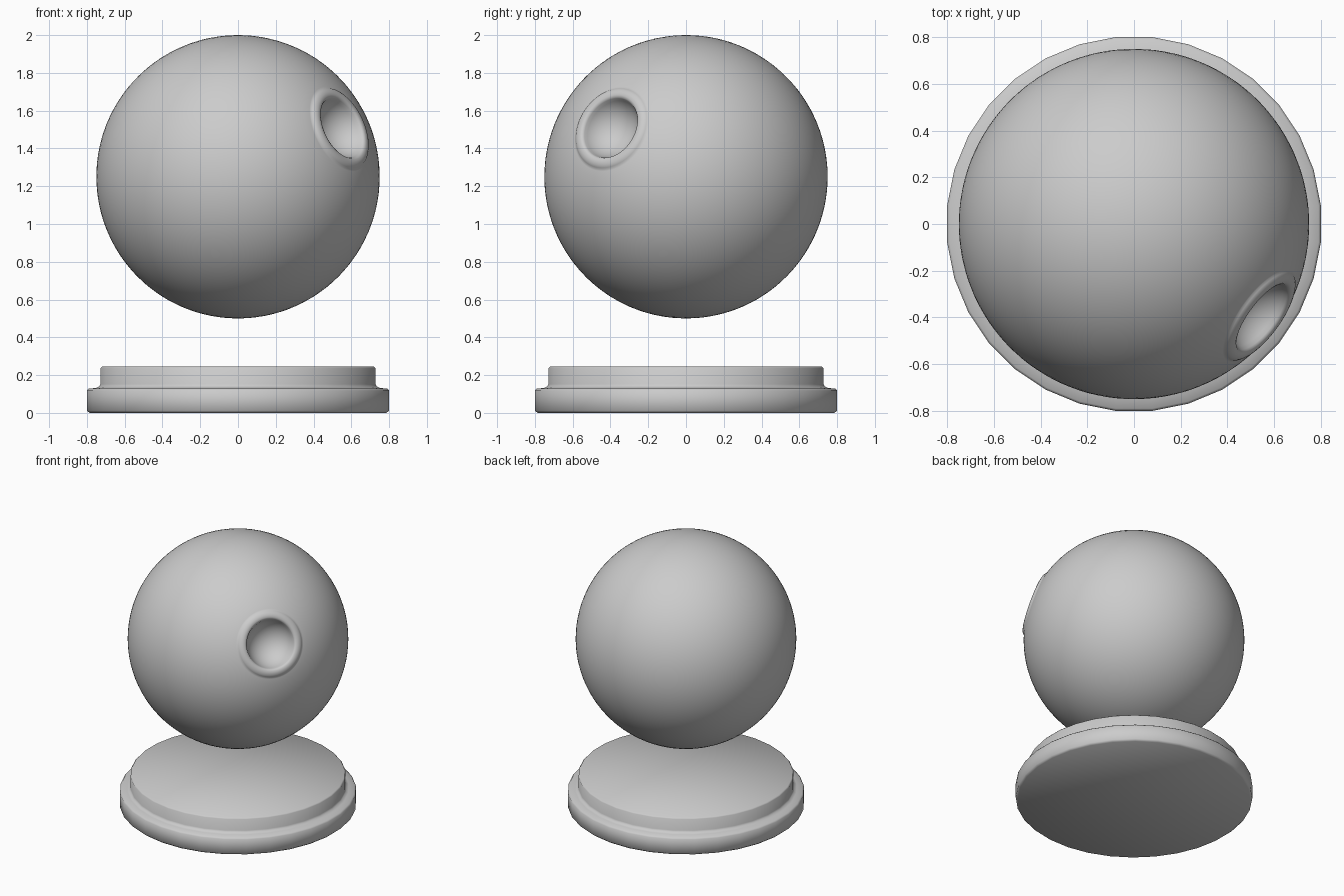
import bpy, bmesh, math
from mathutils import Vector

if "Cube" in bpy.data.objects:
    bpy.data.objects.remove(bpy.data.objects["Cube"])


def lathe(name, profile, sides, angle, phase=0.0):
    """Revolve an (r, z) profile around z; r = 0 ends become poles."""
    bm = bmesh.new()
    rings = []
    for r, z in profile:
        if r < 1e-6:
            rings.append([bm.verts.new((0, 0, z))])
        else:
            rings.append([bm.verts.new((r * math.cos(phase + math.tau * i / sides),
                                        r * math.sin(phase + math.tau * i / sides), z))
                          for i in range(sides)])
    for a, b in zip(rings, rings[1:]):
        for i in range(sides):
            j = (i + 1) % sides
            if len(a) == 1:
                bm.faces.new((a[0], b[j], b[i]))
            elif len(b) == 1:
                bm.faces.new((a[i], a[j], b[0]))
            else:
                bm.faces.new((a[i], a[j], b[j], b[i]))
    bmesh.ops.recalc_face_normals(bm, faces=bm.faces)
    mesh = bpy.data.meshes.new(name)
    bm.to_mesh(mesh)
    bm.free()
    ob = bpy.data.objects.new(name, mesh)
    bpy.context.collection.objects.link(ob)
    bpy.ops.object.select_all(action='DESELECT')
    ob.select_set(True)
    bpy.context.view_layer.objects.active = ob
    bpy.ops.object.shade_smooth_by_angle(angle=math.radians(angle))
    return ob


# Stepped round base
lathe("base", [(0, 0), (0.79, 0), (0.804, 0.012), (0.804, 0.118), (0.794, 0.128),
               (0.755, 0.132), (0.738, 0.14), (0.732, 0.152), (0.732, 0.236),
               (0.724, 0.245), (0, 0.245)], 32, 50, math.pi / 32)

# Ball, turned around the axis of its socket: bowl, raised rim, then sphere
R, hole, lip, depth = 0.75, 0.168, 0.722, 0.125
bowl_r = (hole ** 2 + depth ** 2) / (2 * depth)
bowl_a = math.asin(hole / bowl_r)
bowl_z = lip - depth + bowl_r
profile = [(bowl_r * math.sin(bowl_a * i / 12), bowl_z - bowl_r * math.cos(bowl_a * i / 12))
           for i in range(13)]
profile += [(0.173, 0.73), (0.184, 0.735), (0.2, 0.734), (0.214, 0.729),
            (0.225, 0.721), (0.231, 0.713)]
start = math.asin(0.24 / R)
profile += [(R * math.sin(t), R * math.cos(t))
            for t in (start + (math.pi - start) * i / 56 for i in range(57))]
profile[-1] = (0, -R)
ball = lathe("ball_with_socket", profile, 96, 60)
ball.location = (0, 0, 1.25)
ball.rotation_euler = Vector((0.755, -0.55, 0.357)).to_track_quat('Z', 'Y').to_euler()
